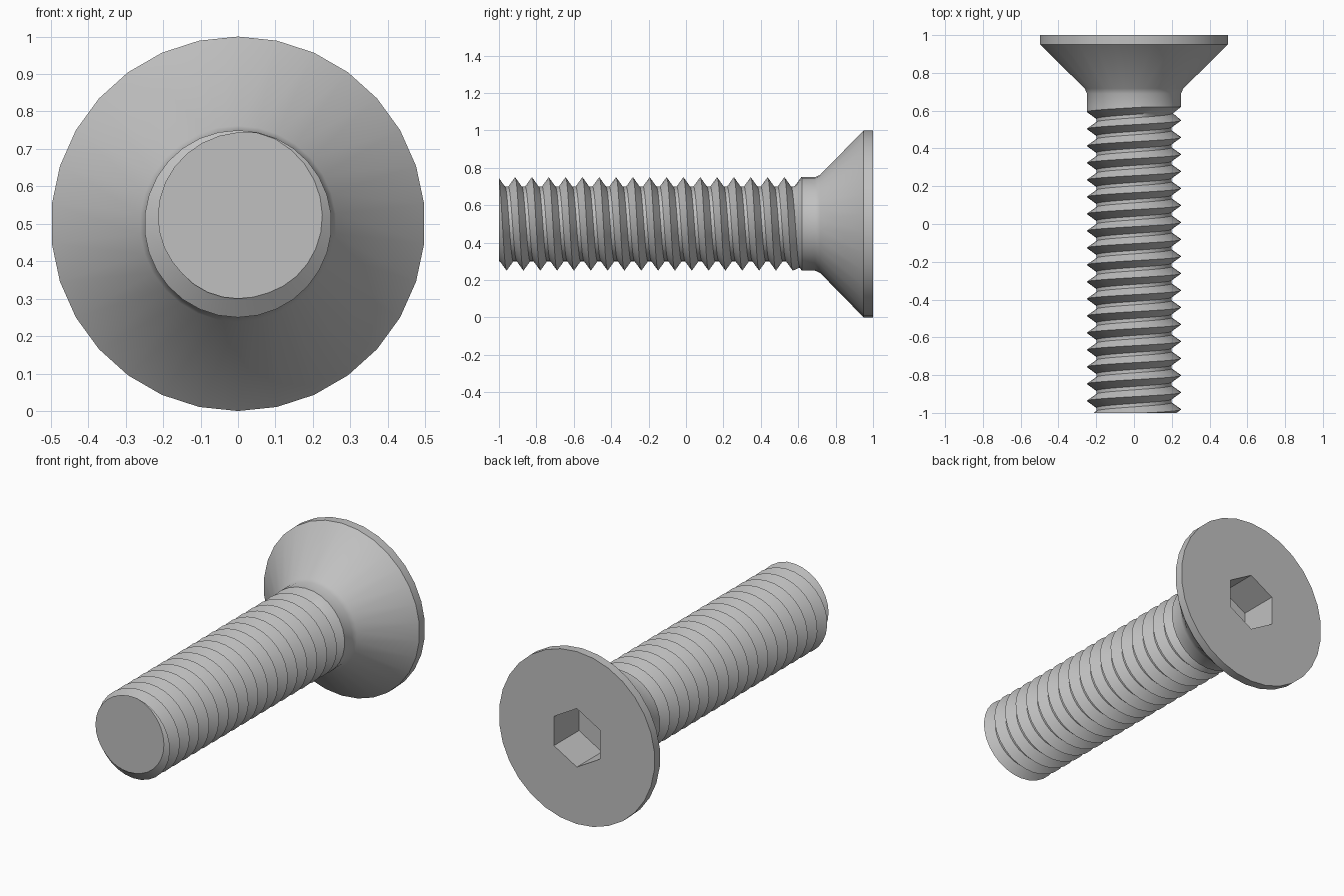
import bpy
import bmesh
from math import sin, cos, pi, radians

cube = bpy.data.objects.get("Cube")
if cube:
    bpy.data.objects.remove(cube, do_unlink=True)

SEGMENTS = 30            # multiple of six, so socket corners land on ring points
AXIS_HEIGHT = 0.5
CREST, ROOT = 0.25, 0.20
PITCH, FIRST_CREST = 0.09, -0.914
TIP, THREAD_END = -1.0, 0.62
RUNOUT = 0.04

steel = bpy.data.materials.new("grey_steel")
steel.use_nodes = True
colour = (0.53, 0.53, 0.53, 1)
steel.diffuse_color = colour
steel.node_tree.nodes["Principled BSDF"].inputs["Base Color"].default_value = colour


def point(radius, angle, y):
    """Point around the screw axis, which runs along y."""
    return (radius * sin(angle), y, AXIS_HEIGHT + radius * cos(angle))


def skin(bm, rows):
    """Join successive rows of vertices with quads."""
    for a, b in zip(rows, rows[1:]):
        for i in range(len(a) - 1):
            bm.faces.new((a[i], a[i + 1], b[i + 1], b[i]))


def finish(bm, name):
    bmesh.ops.recalc_face_normals(bm, faces=bm.faces)
    mesh = bpy.data.meshes.new(name)
    bm.to_mesh(mesh)
    bm.free()
    mesh.materials.append(steel)
    obj = bpy.data.objects.new(name, mesh)
    bpy.context.collection.objects.link(obj)
    bpy.ops.object.select_all(action='DESELECT')
    obj.select_set(True)
    bpy.context.view_layer.objects.active = obj
    bpy.ops.object.shade_smooth_by_angle(angle=radians(30))


# Threaded shaft: a helical profile, trimmed flat at the tip
def thread_radius(y, angle):
    u = ((y - FIRST_CREST) / PITCH - angle / (2 * pi)) % 1
    radius = CREST - (CREST - ROOT) * min(u, 1 - u) / 0.4
    ramp = ROOT + (CREST - ROOT) * (y - THREAD_END + RUNOUT) / RUNOUT
    return max(ROOT, radius, ramp)


bm = bmesh.new()
rows = []
for turn in range(-3, 19):
    for u in (0, 0.4, 0.6):
        row = []
        for i in range(SEGMENTS + 1):
            angle = 2 * pi * i / SEGMENTS
            y = FIRST_CREST + PITCH * (turn + u + i / SEGMENTS)
            y = min(max(y, TIP), THREAD_END)
            row.append(bm.verts.new(point(thread_radius(y, angle), angle, y)))
        rows.append(row)
skin(bm, rows)
bmesh.ops.remove_doubles(bm, verts=bm.verts, dist=0.0002)
tip_edges = [e for e in bm.edges if e.is_boundary
             and all(v.co.y < TIP + 0.001 for v in e.verts)]
bmesh.ops.holes_fill(bm, edges=tip_edges, sides=0)
finish(bm, "threaded_shaft")


# Countersunk head with plain neck and hexagonal socket
def hexagon(angle, apothem=0.147):
    return apothem / cos(angle % (pi / 3) - pi / 6)


bm = bmesh.new()
profile = [(CREST, THREAD_END), (CREST, 0.69), (0.262, 0.717), (0.5, 0.95),
           (0.5, 1.0), (hexagon, 1.0), (hexagon, 0.77)]
rows = []
for radius, y in profile:
    row = []
    for i in range(SEGMENTS):
        # a tiny offset keeps corner points on the same side of the modulo
        angle = 2 * pi * i / SEGMENTS
        r = radius(angle + 1e-6) if callable(radius) else radius
        row.append(bm.verts.new(point(r, angle, y)))
    rows.append(row + row[:1])
skin(bm, rows)
bm.faces.new(rows[-1][:-1])
finish(bm, "countersunk_head")
